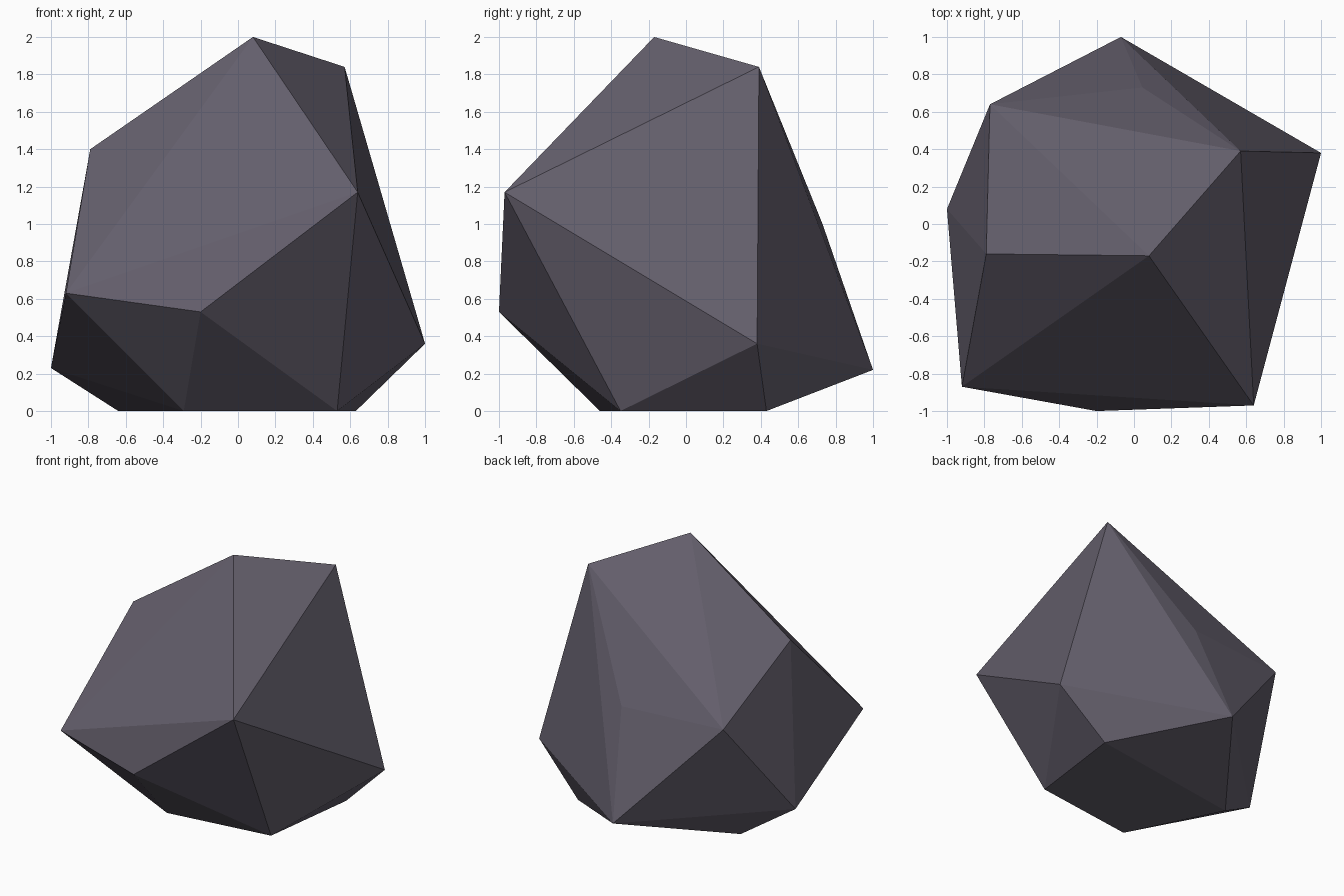
import bpy
import bmesh

if "Cube" in bpy.data.objects:
    bpy.data.objects.remove(bpy.data.objects["Cube"])

# Corner points of the faceted boulder
CORNERS = [
    # crown
    (0.08, -0.17, 2.0), (0.57, 0.39, 1.84), (-0.79, -0.16, 1.40),
    # shoulders
    (0.64, -0.97, 1.17), (-0.77, 0.64, 1.0), (0.045, 0.73, 1.0),
    # widest ring
    (-0.92, -0.87, 0.63), (-0.20, -1.0, 0.53), (1.0, 0.38, 0.36),
    (-1.0, 0.08, 0.23), (-0.07, 1.0, 0.22),
    # flat foot
    (-0.29, -0.46, 0.0), (0.53, -0.35, 0.0), (0.63, 0.43, 0.0), (-0.64, 0.24, 0.0),
]

# Wrap the corners in a closed convex skin with flat facets
bm = bmesh.new()
for co in CORNERS:
    bm.verts.new(co)
bmesh.ops.convex_hull(bm, input=bm.verts)
bmesh.ops.recalc_face_normals(bm, faces=bm.faces)
mesh = bpy.data.meshes.new("boulder")
bm.to_mesh(mesh)
bm.free()

# Single slate grey colour
slate = bpy.data.materials.new("slate_grey")
slate.diffuse_color = (0.127, 0.114, 0.15, 1.0)
slate.use_nodes = True
slate.node_tree.nodes["Principled BSDF"].inputs["Base Color"].default_value = slate.diffuse_color
mesh.materials.append(slate)

boulder = bpy.data.objects.new("boulder", mesh)
bpy.context.collection.objects.link(boulder)
